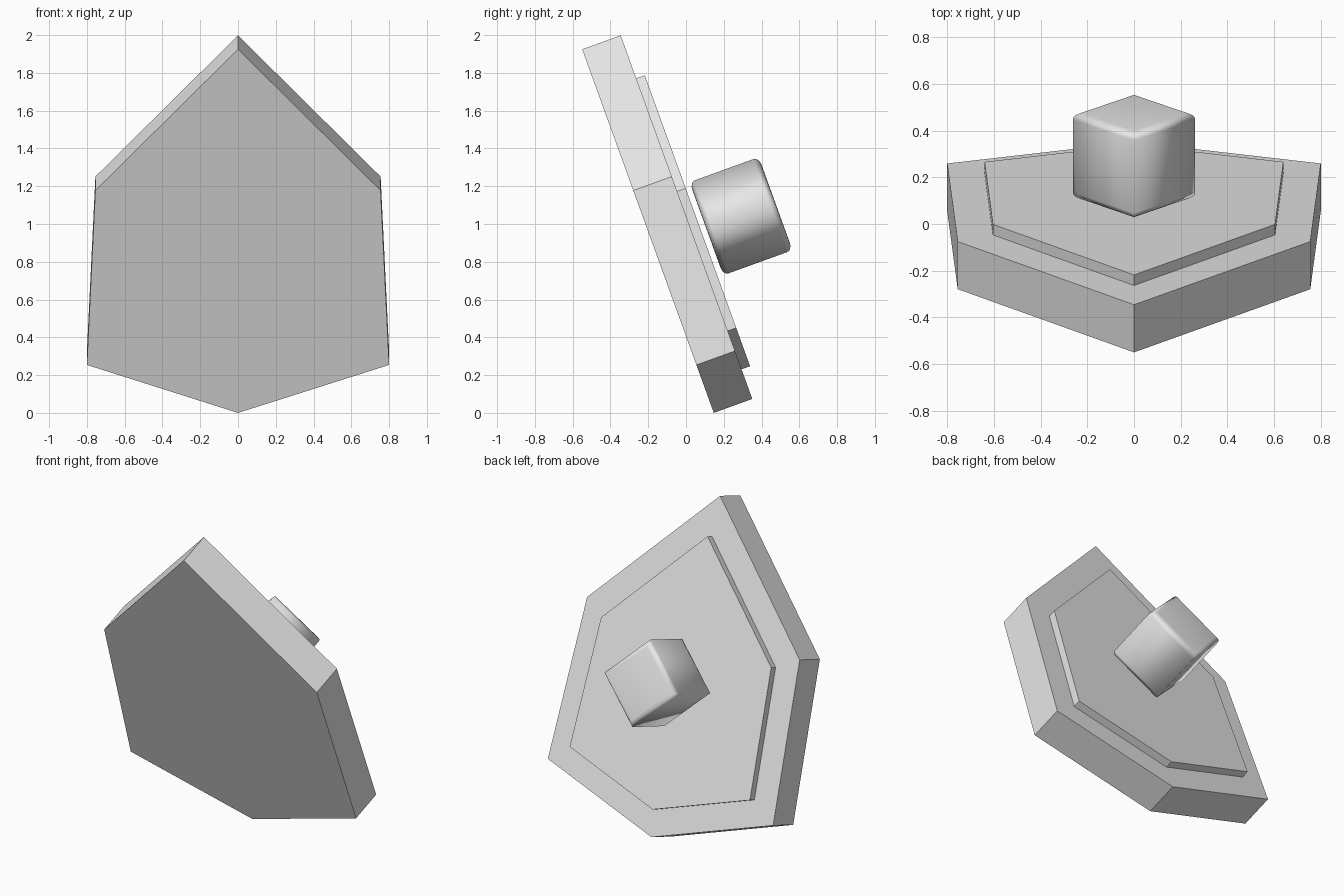
import bpy, bmesh, math
from mathutils import Matrix

cube = bpy.data.objects.get("Cube")
if cube:
    bpy.data.objects.remove(cube, do_unlink=True)

grey = bpy.data.materials.new("light_grey")
grey.use_nodes = True
colour = (0.8, 0.8, 0.8, 1)
grey.diffuse_color = colour
grey.node_tree.nodes["Principled BSDF"].inputs["Base Color"].default_value = colour

# Everything is modelled upright, then leaned forward about the bottom tip
LEAN = Matrix.Translation((0, 0.147, 0)) @ Matrix.Rotation(math.radians(19.9), 4, "X")


def slab(name, outline, back, front, rim_bevel=0):
    """Extrude an x-z outline from y = front to y = back."""
    bm = bmesh.new()
    face = bm.faces.new([bm.verts.new((x, front, z)) for x, z in outline])
    ext = bmesh.ops.extrude_face_region(bm, geom=[face])["geom"]
    moved = [g for g in ext if isinstance(g, bmesh.types.BMVert)]
    bmesh.ops.translate(bm, vec=(0, back - front, 0), verts=moved)
    bmesh.ops.recalc_face_normals(bm, faces=bm.faces)
    if rim_bevel:
        rims = [e for e in bm.edges if abs(e.verts[0].co.y - e.verts[1].co.y) < 1e-5]
        bmesh.ops.bevel(bm, geom=rims, offset=rim_bevel, segments=4,
                        profile=0.5, affect="EDGES")
        for f in bm.faces:
            f.smooth = True
    mesh = bpy.data.meshes.new(name)
    bm.to_mesh(mesh)
    bm.free()
    mesh.materials.append(grey)
    obj = bpy.data.objects.new(name, mesh)
    obj.matrix_world = LEAN
    bpy.context.collection.objects.link(obj)
    return obj


# Six-sided board, pointed at top and bottom
right_side = [(0.8, 0.27), (0.755, 1.252)]
outline = [(0, 0), *right_side, (0, 2.047)]
outline += [(-x, z) for x, z in reversed(right_side)]
slab("board", outline, 0.217, 0)

# Smaller raised panel of the same shape on the back
panel = [(x * 0.8, z * 0.8 + 0.167) for x, z in outline]
slab("back_panel", panel, 0.265, 0.2)

# Diamond-set block with rounded rims, floating just behind the panel
r, mid = 0.262, 0.93
diamond = [(0, mid - r), (r, mid), (0, mid + r), (-r, mid)]
slab("rear_knob", diamond, 0.685, 0.295, rim_bevel=0.03)
